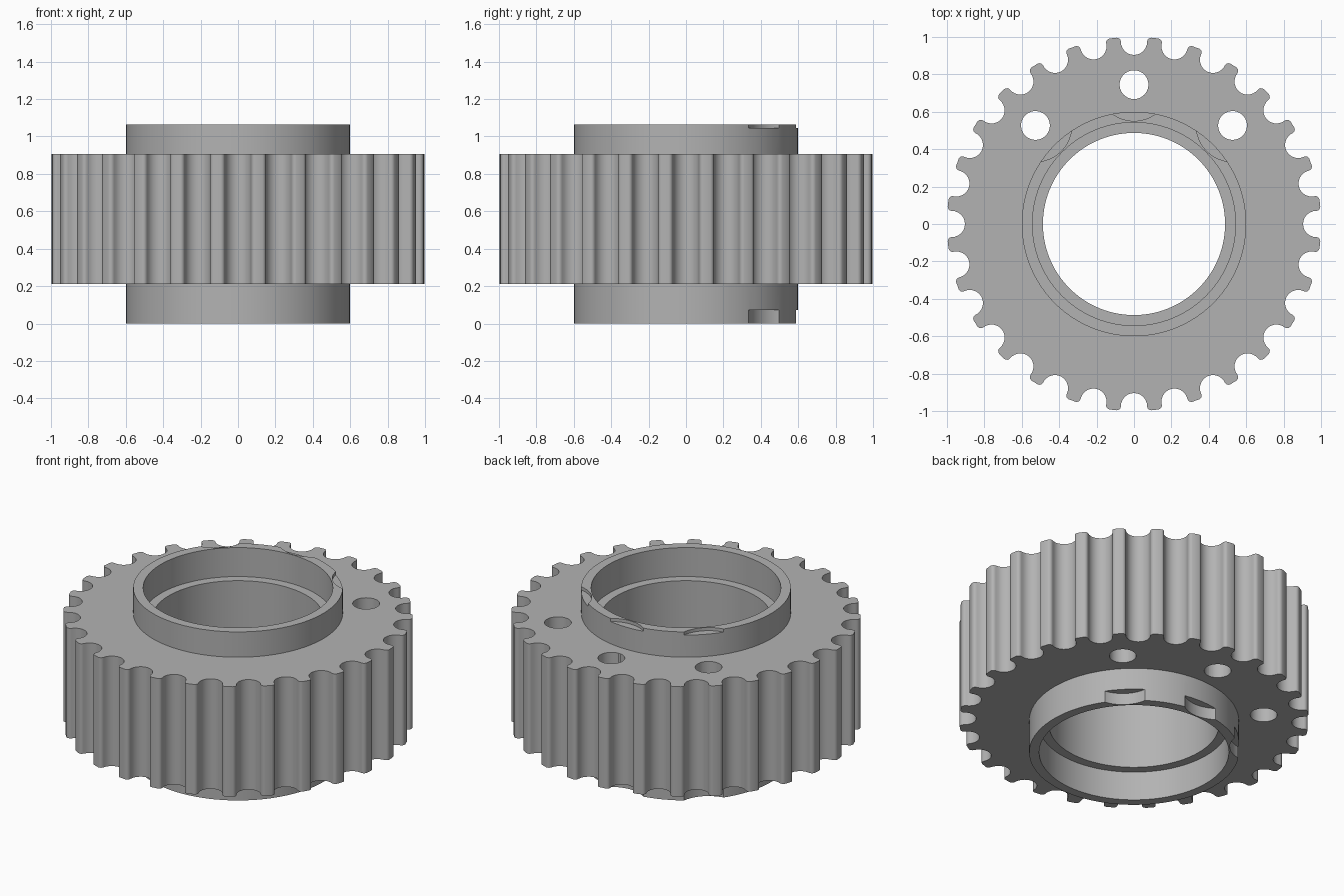
import bpy, bmesh, math
from math import sin, cos, pi

if "Cube" in bpy.data.objects:
    bpy.data.objects.remove(bpy.data.objects["Cube"])

TEETH = 28
Z_LOW, Z_HIGH, HUB_TOP = 0.21, 0.905, 1.065

metal = bpy.data.materials.new("grey metal")
metal.diffuse_color = (0.45, 0.45, 0.45, 1)
metal.use_nodes = True
metal.node_tree.nodes["Principled BSDF"].inputs["Base Color"].default_value = metal.diffuse_color


def prism(name, points, z0, z1):
    """Extrude a closed outline from z0 to z1."""
    bm = bmesh.new()
    face = bm.faces.new([bm.verts.new((x, y, z0)) for x, y in points])
    ext = bmesh.ops.extrude_face_region(bm, geom=[face])
    for v in ext["geom"]:
        if isinstance(v, bmesh.types.BMVert):
            v.co.z = z1
    bmesh.ops.recalc_face_normals(bm, faces=bm.faces)
    mesh = bpy.data.meshes.new(name)
    bm.to_mesh(mesh)
    bm.free()
    mesh.materials.append(metal)
    obj = bpy.data.objects.new(name, mesh)
    bpy.context.collection.objects.link(obj)
    return obj


def arc(cx, cy, r, a0, a1, n):
    return [(cx + r * cos(a0 + (a1 - a0) * i / n),
             cy + r * sin(a0 + (a1 - a0) * i / n)) for i in range(n + 1)]


def disc(name, r, z0, z1, x=0, y=0, n=96):
    return prism(name, arc(x, y, r, 0, 2 * pi, n)[:-1], z0, z1)


def combine(target, other, operation):
    other.hide_render = True
    mod = target.modifiers.new(operation, "BOOLEAN")
    mod.operation, mod.object, mod.solver = operation, other, "EXACT"
    bpy.context.view_layer.objects.active = target
    bpy.ops.object.modifier_apply(modifier=mod.name)
    bpy.data.objects.remove(other)


# Toothed rim: one round groove with rounded lips, repeated around the axis
GR, FR, CY = 0.07, 0.022, 0.974
groove = (arc(-GR - FR, CY, FR, pi / 2, 0, 4)
          + arc(0, CY, GR, pi, 2 * pi, 14)[1:-1]
          + arc(GR + FR, CY, FR, pi, pi / 2, 4))
outline = []
for k in range(TEETH):
    a = -2 * pi * k / TEETH
    outline += [(x * cos(a) - y * sin(a), x * sin(a) + y * cos(a)) for x, y in groove]
    mid = pi / 2 + a - pi / TEETH
    outline.append((cos(mid), sin(mid)))
pulley = prism("toothed_pulley", outline, Z_LOW, Z_HIGH)

# Hub collar, through bore and wider seats at both ends
combine(pulley, disc("hub", 0.6, 0, HUB_TOP), "UNION")
combine(pulley, disc("bore", 0.487, -0.1, 1.2), "DIFFERENCE")
combine(pulley, disc("lower_seat", 0.543, -0.1, 0.183), "DIFFERENCE")
combine(pulley, disc("upper_seat", 0.543, 0.882, 1.2), "DIFFERENCE")

# Three screw holes with clearance notches in the collar rims
for deg in (45, 90, 135):
    x, y = 0.745 * cos(math.radians(deg)), 0.745 * sin(math.radians(deg))
    combine(pulley, disc("screw_hole", 0.077, 0.1, 1.0, x, y, 40), "DIFFERENCE")
    combine(pulley, disc("lower_notch", 0.194, -0.1, 0.073, x, y, 64), "DIFFERENCE")
    combine(pulley, disc("upper_notch", 0.194, 1.045, 1.2, x, y, 64), "DIFFERENCE")

pulley.select_set(True)
bpy.context.view_layer.objects.active = pulley
bpy.ops.object.shade_smooth_by_angle(angle=math.radians(30))
